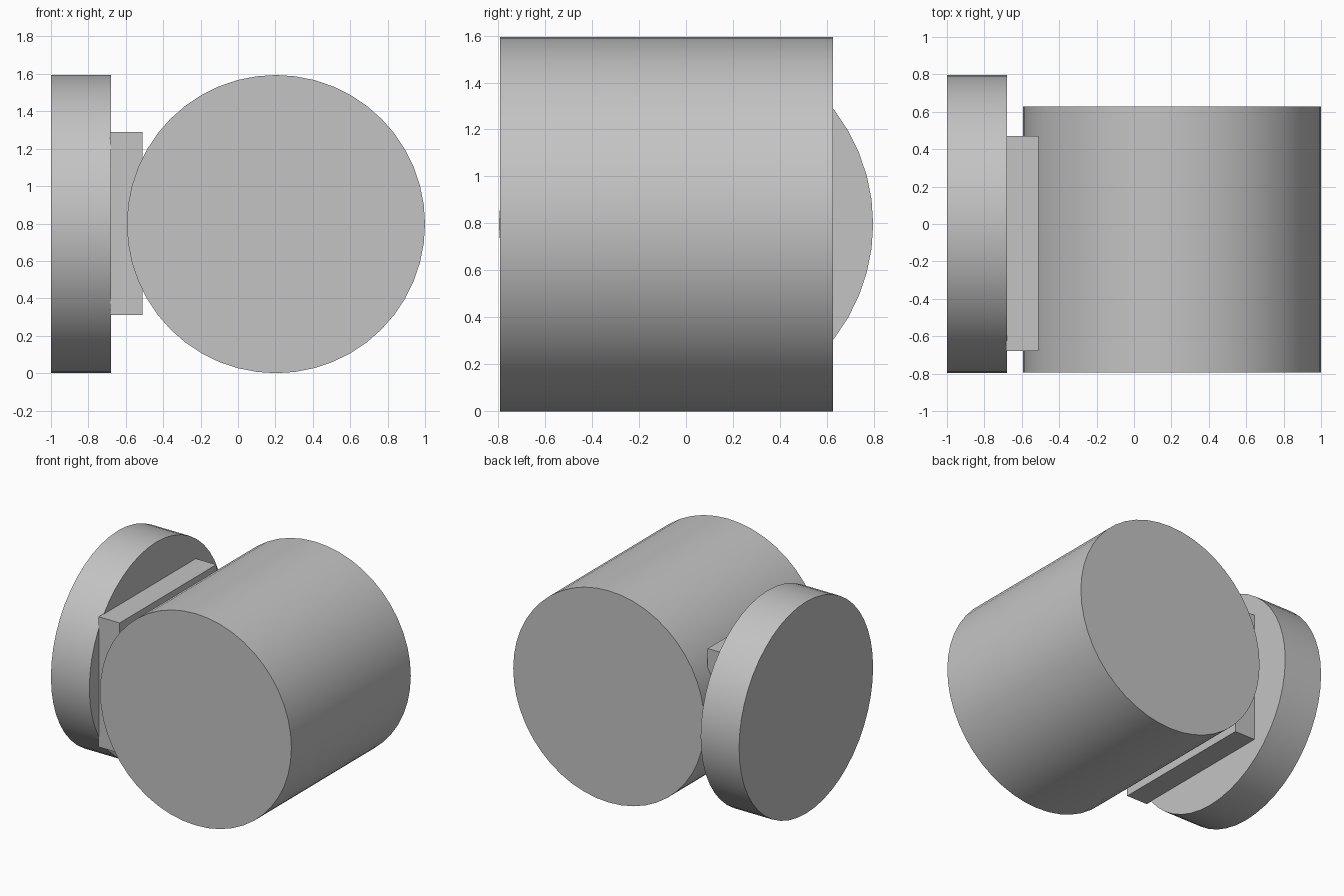
import bpy
import math

if "Cube" in bpy.data.objects:
    bpy.data.objects.remove(bpy.data.objects["Cube"], do_unlink=True)

GREY = (0.55, 0.55, 0.55, 1.0)
grey = bpy.data.materials.new("plain grey")
grey.use_nodes = True
grey.diffuse_color = GREY
grey.node_tree.nodes["Principled BSDF"].inputs["Base Color"].default_value = GREY

RADIUS = 0.797
SIDES = 48


def finish(name):
    ob = bpy.context.object
    ob.name = name
    ob.data.materials.append(grey)
    bpy.ops.object.transform_apply(location=False, rotation=True, scale=True)
    return ob


def cylinder(name, centre, depth, rotation):
    bpy.ops.mesh.primitive_cylinder_add(vertices=SIDES, radius=RADIUS, depth=depth,
                                        location=centre, rotation=rotation)
    ob = finish(name)
    bpy.ops.object.shade_smooth_by_angle(angle=math.radians(30))
    return ob


def box(name, low, high):
    centre = [(a + b) / 2 for a, b in zip(low, high)]
    bpy.ops.mesh.primitive_cube_add(size=1, location=centre)
    bpy.context.object.scale = [b - a for a, b in zip(low, high)]
    return finish(name)


# Main drum, lying front to back
cylinder("main_drum", (1 - RADIUS, -0.083, RADIUS), 1.42, (math.pi / 2, 0, 0))

# Flat round disc on the right-hand side
cylinder("side_disc", (-0.84, 0, RADIUS), 0.32, (0, math.pi / 2, 0))

# Rectangular mounting plate joining disc and drum
box("mounting_plate", (-0.685, -0.68, 0.31), (-0.51, 0.47, 1.29))
